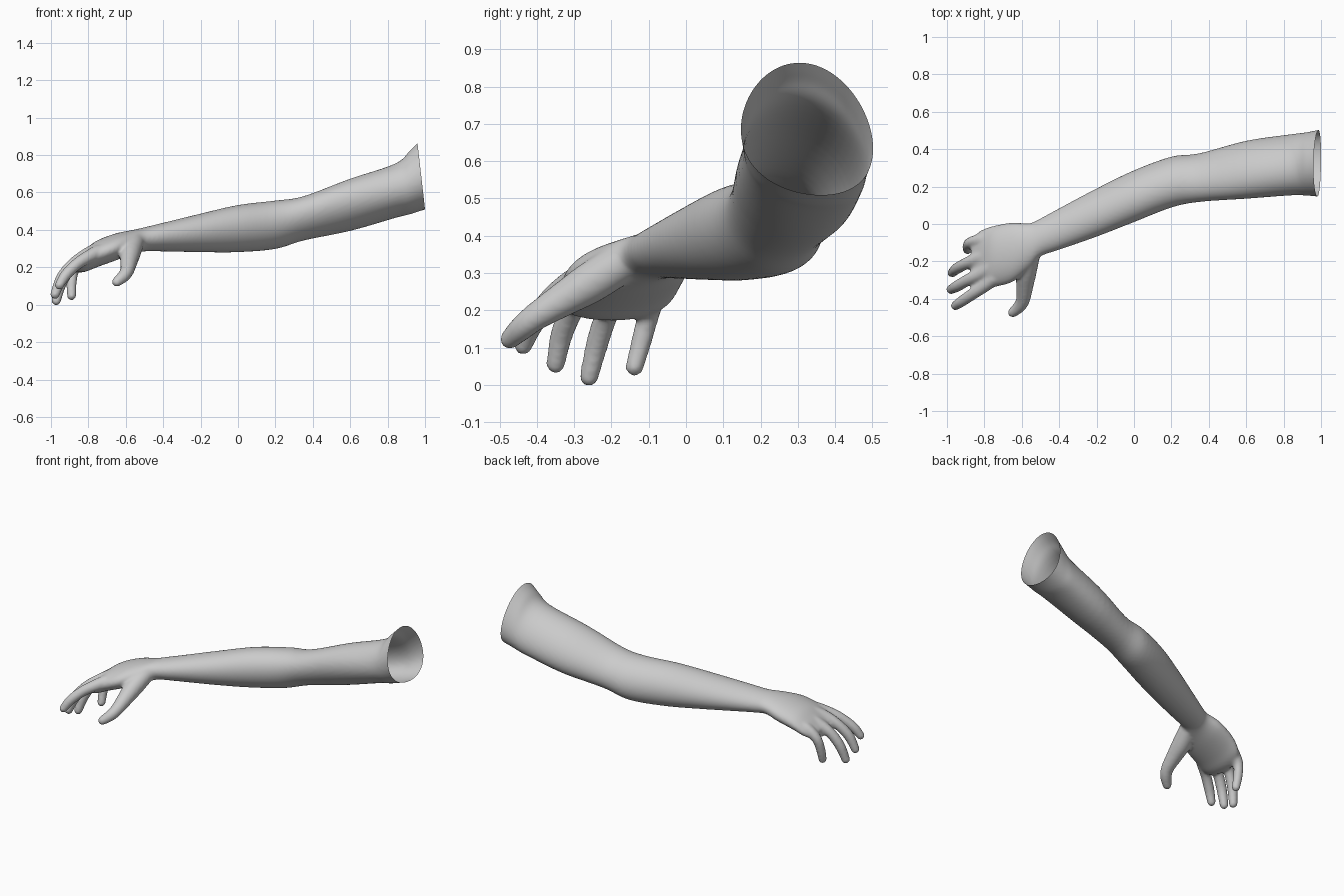
import bpy, bmesh, math
from mathutils import Vector

if "Cube" in bpy.data.objects:
    bpy.data.objects.remove(bpy.data.objects["Cube"])

bm = bmesh.new()


def spline(pts, steps):
    """Catmull-Rom through tuples of any length."""
    out = []
    for i in range(len(pts) - 1):
        p0, p1 = pts[max(i - 1, 0)], pts[i]
        p2, p3 = pts[i + 1], pts[min(i + 2, len(pts) - 1)]
        for s in range(steps):
            t = s / steps
            out.append([0.5 * (2 * b + (c - a) * t + (2 * a - 5 * b + 4 * c - d) * t * t
                               + (3 * b - a - 3 * c + d) * t ** 3)
                        for a, b, c, d in zip(p0, p1, p2, p3)])
    out.append(list(pts[-1]))
    return out


def loft(slices, n=40):
    """Oval slices across x: (x, y min, y max, z min, z max, lean in degrees)."""
    rings = []
    for x, y0, y1, z0, z1, lean in spline(slices, 5):
        egg = 0.18 * min(max((x - 0.5) / 0.4, 0), 1)   # narrower top near the shoulder
        ring = []
        for k in range(n):
            t = 2 * math.pi * k / n
            s = math.sin(t + math.radians(lean)) - egg * math.cos(t) ** 2
            ring.append(bm.verts.new((x, (y0 + y1) / 2 + (y1 - y0) / 2 * math.cos(t),
                                      (z0 + z1) / 2 + (z1 - z0) / 2 * s)))
        rings.append(ring)
    for a, b in zip(rings, rings[1:]):
        for k in range(n):
            bm.faces.new((a[k], a[(k + 1) % n], b[(k + 1) % n], b[k]))
    bm.faces.new(rings[0])
    bm.faces.new(rings[-1])


def digit(path):
    """Chain of balls along a curve: (x, y, z, radius)."""
    for x, y, z, r in spline(path, 7):
        ball = bmesh.ops.create_icosphere(bm, subdivisions=3, radius=r)
        bmesh.ops.translate(bm, verts=ball['verts'], vec=(x, y, z))


# Arm from past the shoulder cut down to the knuckles
loft([(1.08, .14, .51, .53, .96, -8),
      (1.00, .145, .505, .51, .905, -8),
      (0.92, .152, .49, .485, .825, -9),
      (0.84, .153, .48, .465, .755, -12),
      (0.60, .135, .445, .395, .674, -14),
      (0.35, .118, .378, .343, .580, -13),
      (0.20, .088, .36, .298, .557, -8),
      (0.00, .01, .287, .281, .533, -5),
      (-.20, -.068, .19, .281, .487, -4),
      (-.40, -.138, .084, .285, .438, -4),
      (-.50, -.174, .03, .285, .414, -3),
      (-.56, -.24, .004, .272, .40, 4),
      (-.65, -.31, .008, .238, .382, 6),
      (-.75, -.338, -.01, .202, .345, 6),
      (-.81, -.35, -.03, .178, .302, 4),
      (-.85, -.34, -.06, .172, .262, 0),
      (-.87, -.28, -.09, .178, .235, 0)])

# Thumb
digit([(-.555, -.16, .335, .055), (-.575, -.25, .278, .056), (-.583, -.32, .235, .048),
       (-.592, -.40, .185, .038), (-.612, -.44, .153, .034), (-.648, -.473, .122, .027)])
# Index, middle, ring and little fingers
digit([(-.75, -.29, .28, .04), (-.80, -.33, .255, .036), (-.86, -.372, .218, .032),
       (-.92, -.413, .16, .03), (-.955, -.437, .105, .025)])
digit([(-.76, -.22, .29, .04), (-.82, -.265, .26, .036), (-.89, -.30, .21, .032),
       (-.945, -.332, .14, .031), (-.978, -.35, .056, .026)])
digit([(-.76, -.15, .285, .04), (-.825, -.18, .25, .036), (-.895, -.21, .195, .032),
       (-.945, -.237, .115, .031), (-.972, -.26, .022, .026)])
digit([(-.76, -.075, .27, .038), (-.82, -.085, .245, .034), (-.875, -.10, .19, .03),
       (-.89, -.12, .115, .028), (-.89, -.138, .048, .025)])

bmesh.ops.recalc_face_normals(bm, faces=bm.faces)
raw = bpy.data.meshes.new("arm_raw")
bm.to_mesh(raw)
bm.free()

# Fuse everything into one skin
arm = bpy.data.objects.new("arm", raw)
bpy.context.collection.objects.link(arm)
fuse = arm.modifiers.new("fuse", 'REMESH')
fuse.mode = 'VOXEL'
fuse.voxel_size = 0.0085
soft = arm.modifiers.new("soften", 'SMOOTH')
soft.factor = 0.5
soft.iterations = 8
dg = bpy.context.evaluated_depsgraph_get()
skin = bpy.data.meshes.new_from_object(arm.evaluated_get(dg))
arm.modifiers.clear()
arm.data = skin
skin.name = "arm"
bpy.data.meshes.remove(raw)

# Open, slanted cut at the shoulder
bm = bmesh.new()
bm.from_mesh(skin)
bmesh.ops.bisect_plane(bm, geom=bm.verts[:] + bm.edges[:] + bm.faces[:],
                       plane_co=Vector((.98, .32, .685)), plane_no=Vector((.35, 0, .04)).normalized(),
                       clear_outer=True)
for f in bm.faces:
    f.smooth = True
bm.to_mesh(skin)
bm.free()

mat = bpy.data.materials.new("plain grey")
mat.diffuse_color = (.6, .6, .6, 1)
mat.use_nodes = True
mat.node_tree.nodes["Principled BSDF"].inputs["Base Color"].default_value = mat.diffuse_color
skin.materials.clear()
skin.materials.append(mat)
